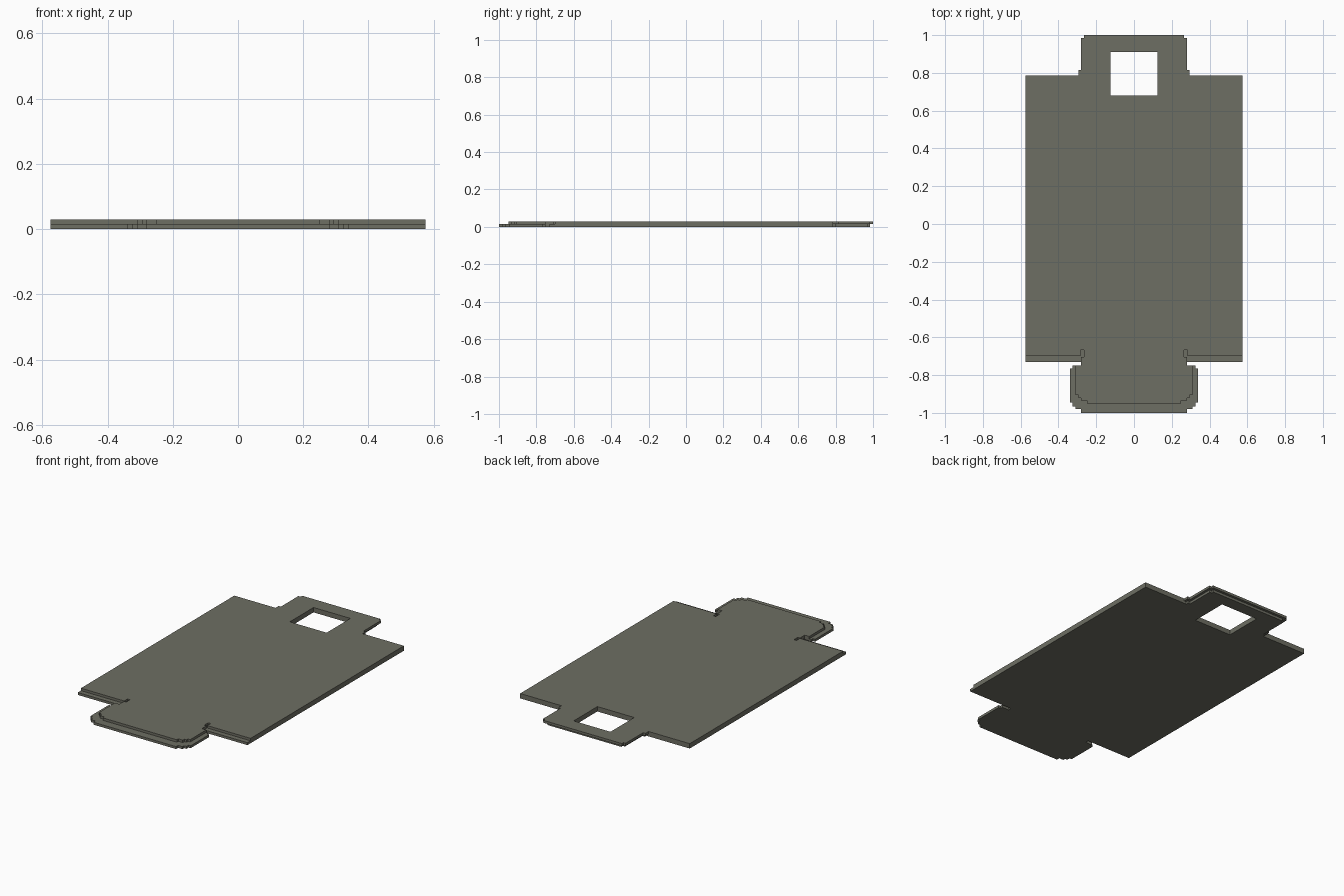
import bpy, bmesh

if "Cube" in bpy.data.objects:
    bpy.data.objects.remove(bpy.data.objects["Cube"])

grey = bpy.data.materials.new("warm dark grey")
grey.diffuse_color = (0.155, 0.157, 0.125, 1)
grey.use_nodes = True
grey.node_tree.nodes["Principled BSDF"].inputs["Base Color"].default_value = grey.diffuse_color

# square window, as seen by the right half of the outline
WINDOW = [(0, .91), (.125, .91), (.125, .68), (0, .68)]


def plate(name, half, z0, z1):
    """Extrude a right-half outline (closed along x = 0) and mirror it."""
    bm = bmesh.new()
    face = bm.faces.new([bm.verts.new((x, y, z0)) for x, y in half])
    ext = bmesh.ops.extrude_face_region(bm, geom=[face], use_keep_orig=True)
    for v in ext["geom"]:
        if isinstance(v, bmesh.types.BMVert):
            v.co.z = z1
    bmesh.ops.recalc_face_normals(bm, faces=bm.faces[:])
    # open the halves where they meet
    middle = [f for f in bm.faces if all(abs(v.co.x) < 1e-5 for v in f.verts)]
    bmesh.ops.delete(bm, geom=middle, context='FACES_ONLY')
    bmesh.ops.triangulate(bm, faces=bm.faces[:])
    mesh = bpy.data.meshes.new(name)
    bm.to_mesh(mesh)
    bm.free()
    mesh.materials.append(grey)
    ob = bpy.data.objects.new(name, mesh)
    bpy.context.collection.objects.link(ob)
    mirror = ob.modifiers.new("mirror", 'MIRROR')
    mirror.use_clip = True
    return ob


# lower layer: wide stepped front tongue, slightly recessed rear tab
lower = [(0, -1), (.28, -1), (.28, -.98), (.31, -.98), (.31, -.965),
         (.325, -.965), (.325, -.945), (.34, -.945), (.34, -.765),
         (.325, -.765), (.325, -.75), (.28, -.75), (.28, -.73),
         (.575, -.73), (.575, .785), (.28, .785), (.28, .8),
         (.265, .8), (.265, .97), (.25, .97), (.25, .985), (0, .985)]
plate("lower_plate", lower + WINDOW, 0, .015)

# upper layer: smaller tongue, relief notches beside the neck, full rear tab
upper = [(0, -.95), (.25, -.95), (.25, -.935), (.28, -.935), (.28, -.92),
         (.295, -.92), (.295, -.905), (.31, -.905), (.31, -.75),
         (.28, -.75), (.28, -.705), (.265, -.705), (.265, -.667),
         (.282, -.667), (.282, -.70), (.575, -.70), (.575, .785),
         (.295, .785), (.295, .815), (.28, .815), (.28, .985),
         (.265, .985), (.265, 1), (0, 1)]
plate("upper_plate", upper + WINDOW, .015, .03)
